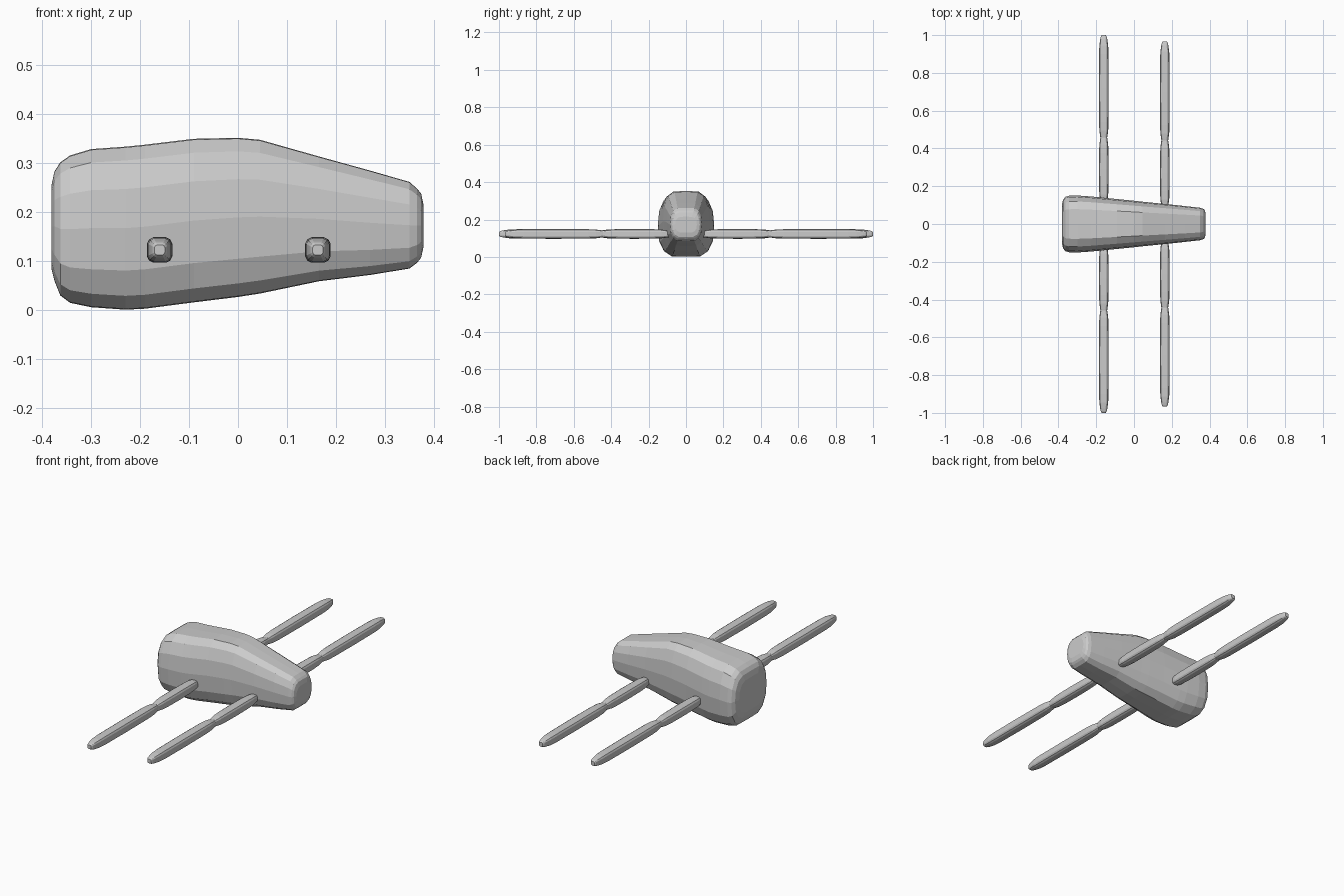
import bpy, bmesh, math

if "Cube" in bpy.data.objects:
    bpy.data.objects.remove(bpy.data.objects["Cube"])

grey = bpy.data.materials.new("plain_grey")
grey.diffuse_color = (0.6, 0.6, 0.6, 1)
grey.use_nodes = True
grey.node_tree.nodes["Principled BSDF"].inputs["Base Color"].default_value = grey.diffuse_color


def loft(name, rings):
    """Skin a list of closed rings and cap both ends."""
    bm = bmesh.new()
    rows = [[bm.verts.new(p) for p in ring] for ring in rings]
    n = len(rows[0])
    for a, b in zip(rows, rows[1:]):
        for i in range(n):
            j = (i + 1) % n
            bm.faces.new((a[i], a[j], b[j], b[i]))
    bm.faces.new(rows[0])
    bm.faces.new(rows[-1])
    bmesh.ops.recalc_face_normals(bm, faces=bm.faces)
    mesh = bpy.data.meshes.new(name)
    bm.to_mesh(mesh)
    bm.free()
    mesh.materials.append(grey)
    obj = bpy.data.objects.new(name, mesh)
    bpy.context.collection.objects.link(obj)
    return obj


# Body: faceted oval section (half-width fraction, height fraction)
half = [(0, 1), (0.52, 0.995), (0.79, 0.915), (0.95, 0.74), (1, 0.5),
        (0.95, 0.24), (0.79, 0.085), (0.52, 0.005), (0, 0)]
section = half + [(-y, z) for y, z in half[-2:0:-1]]
# Stations along the body: x, bottom, top, half-width
stations = [(-0.381, 0.085, 0.255, 0.105), (-0.375, 0.06, 0.283, 0.13),
            (-0.363, 0.03, 0.302, 0.144), (-0.343, 0.015, 0.316, 0.15),
            (-0.30, 0.006, 0.329, 0.151), (-0.23, 0.001, 0.334, 0.146),
            (-0.19, 0.003, 0.338, 0.142), (-0.09, 0.016, 0.35, 0.132),
            (0.0, 0.027, 0.352, 0.123), (0.045, 0.034, 0.348, 0.118),
            (0.165, 0.059, 0.314, 0.106), (0.27, 0.072, 0.285, 0.095),
            (0.35, 0.085, 0.262, 0.086), (0.366, 0.097, 0.248, 0.081),
            (0.374, 0.107, 0.238, 0.074), (0.379, 0.13, 0.215, 0.058)]
loft("body", [[(x, y * w, b + z * (t - b)) for y, z in section]
              for x, b, t, w in stations])

# Limbs: rounded-square section, pinched at both ends of each segment
square = [(math.copysign(u, sx), math.copysign(v, sz))
          for sx, sz, pts in ((1, 1, [(1, 0.5), (0.83, 0.83), (0.5, 1)]),
                              (-1, 1, [(0.5, 1), (0.83, 0.83), (1, 0.5)]),
                              (-1, -1, [(1, 0.5), (0.83, 0.83), (0.5, 1)]),
                              (1, -1, [(0.5, 1), (0.83, 0.83), (1, 0.5)]))
          for u, v in pts]
taper = [(0, 0.4), (0.007, 0.58), (0.022, 0.72), (0.055, 0.9), (0.1, 0.97)]


def segment(name, cx, y0, y1, side):
    steps = [(y0 + d, s) for d, s in taper] + [((y0 + y1) / 2, 1)]
    steps += [(y1 - d, s) for d, s in reversed(taper)]
    loft(name, [[(cx + u * 0.026 * s, side * y, 0.123 + v * 0.026 * s)
                 for u, v in square] for y, s in steps])


for end, cx, root, joint, tip in (("left", -0.16, 0.1, 0.457, 1.0),
                                  ("right", 0.163, 0.075, 0.443, 0.967)):
    for where, side in (("front", -1), ("back", 1)):
        segment(f"{where}_{end}_inner_limb", cx, root, joint + 0.018, side)
        segment(f"{where}_{end}_outer_limb", cx, joint - 0.018, tip, side)
